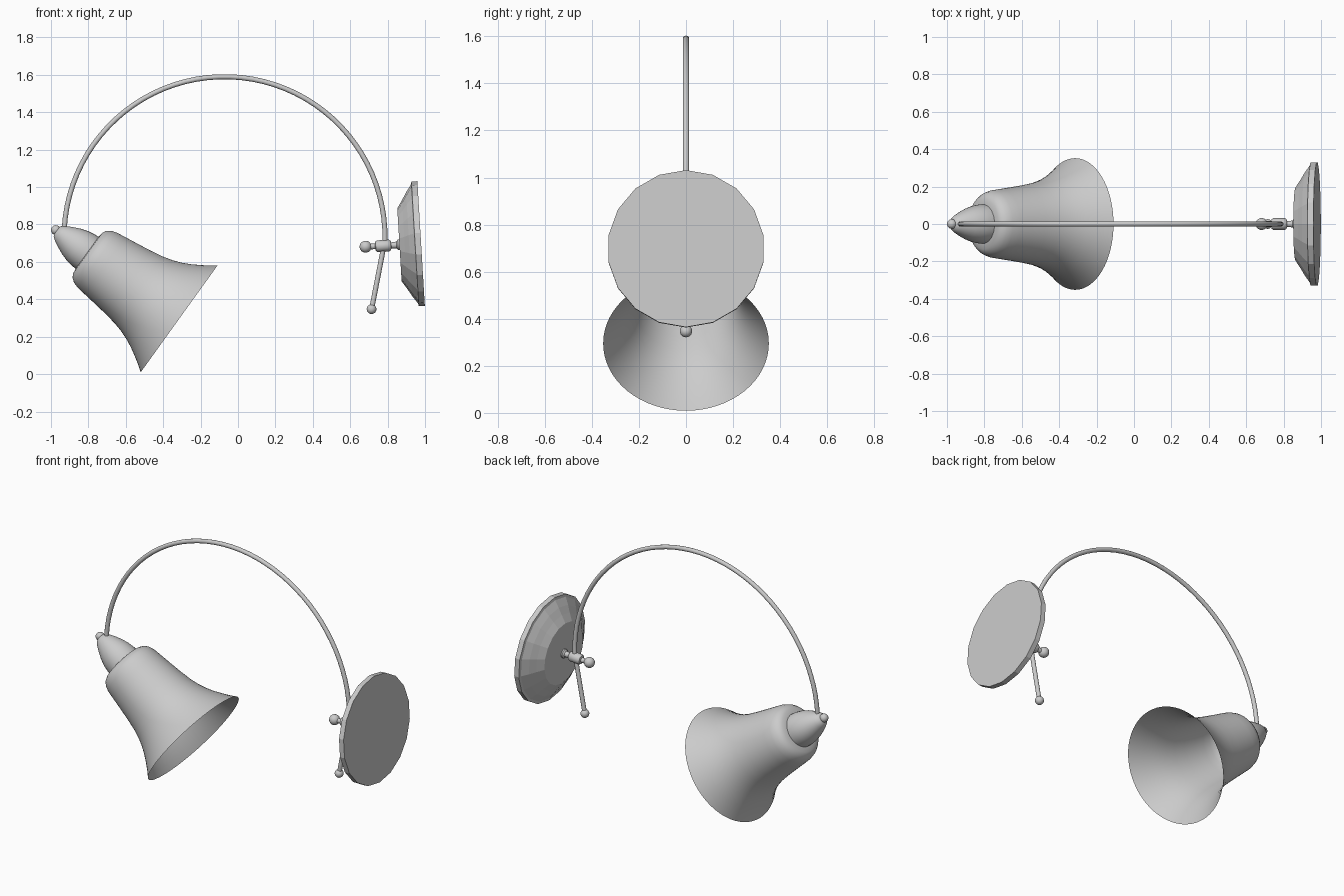
import bpy, bmesh, math
from mathutils import Vector

cube = bpy.data.objects.get("Cube")
if cube:
    bpy.data.objects.remove(cube, do_unlink=True)

GREY = (0.6, 0.6, 0.6, 1)
metal = bpy.data.materials.new("grey_metal")
metal.use_nodes = True
metal.diffuse_color = GREY
metal.node_tree.nodes["Principled BSDF"].inputs["Base Color"].default_value = GREY


def finish(name, bm, smooth=True):
    bmesh.ops.recalc_face_normals(bm, faces=bm.faces)
    mesh = bpy.data.meshes.new(name)
    bm.to_mesh(mesh)
    bm.free()
    mesh.materials.append(metal)
    obj = bpy.data.objects.new(name, mesh)
    bpy.context.collection.objects.link(obj)
    if smooth:
        bpy.ops.object.select_all(action="DESELECT")
        obj.select_set(True)
        bpy.context.view_layer.objects.active = obj
        bpy.ops.object.shade_smooth_by_angle(angle=math.radians(40))
    return obj


def skin(bm, rings):
    """Join neighbouring rings of vertices with quads."""
    for a, b in zip(rings, rings[1:]):
        n = len(a)
        for i in range(n):
            bm.faces.new((a[i], a[(i + 1) % n], b[(i + 1) % n], b[i]))


def lathe(name, profile, origin, axis, sides, caps=(True, True), smooth=True):
    """Turn (distance, radius) points around an axis lying in the xz plane."""
    origin, axis = Vector(origin), Vector(axis).normalized()
    side = Vector((0, 1, 0))
    up = axis.cross(side)
    bm = bmesh.new()
    rings = []
    for t, r in profile:
        ring = []
        for i in range(sides):
            a = math.tau * i / sides
            ring.append(bm.verts.new(origin + axis * t + (up * math.cos(a) + side * math.sin(a)) * r))
        rings.append(ring)
    skin(bm, rings)
    for wanted, ring in zip(caps, (rings[0], rings[-1])):
        if wanted:
            bm.faces.new(ring)
    return finish(name, bm, smooth)


def tube(name, path, radius, sides=12):
    """Sweep a circle along a path in the xz plane."""
    bm = bmesh.new()
    side = Vector((0, 1, 0))
    rings = []
    for i, p in enumerate(path):
        d = (path[min(i + 1, len(path) - 1)] - path[max(i - 1, 0)]).normalized()
        out = d.cross(side)
        rings.append([bm.verts.new(p + radius * (out * math.cos(math.tau * k / sides)
                                                 + side * math.sin(math.tau * k / sides)))
                      for k in range(sides)])
    skin(bm, rings)
    bm.faces.new(rings[0])
    bm.faces.new(rings[-1])
    return finish(name, bm)


def ball(name, x, z, radius):
    bm = bmesh.new()
    bmesh.ops.create_uvsphere(bm, u_segments=20, v_segments=12, radius=radius)
    bmesh.ops.translate(bm, verts=bm.verts, vec=(x, 0, z))
    return finish(name, bm)


# Bell-shaped shade, open at the mouth
mouth, shade_axis = (-0.315, 0, 0.295), (-0.812, 0, 0.584)
lathe("bell_shade",
      [(0, 0.352), (0.035, 0.326), (0.076, 0.300), (0.12, 0.274), (0.165, 0.252),
       (0.21, 0.235), (0.265, 0.220), (0.34, 0.207), (0.42, 0.196), (0.49, 0.187),
       (0.54, 0.180), (0.57, 0.170), (0.59, 0.155), (0.602, 0.135), (0.606, 0.10)],
      mouth, shade_axis, 64, caps=(False, True))

# Rounded lamp holder behind the shade
lathe("lamp_holder",
      [(0.595, 0.105), (0.63, 0.104), (0.67, 0.097), (0.71, 0.084), (0.75, 0.066),
       (0.78, 0.050), (0.80, 0.036), (0.81, 0.018)],
      mouth, shade_axis, 32)
ball("holder_knob", -0.974, 0.77, 0.026)

# Curved arm: a large arc ending in a straight tail
centre, radius = Vector((-0.072, 0, 0.732)), 0.858
path = [Vector((-0.925, 0, 0.70))]
for i in range(45):
    a = math.radians(177 - 178 * i / 44)
    path.append(centre + radius * Vector((math.cos(a), 0, math.sin(a))))
path += [Vector((0.777, 0, 0.67)), Vector((0.715, 0, 0.35))]
tube("curved_arm", path, 0.0135)
ball("arm_end_ball", 0.714, 0.347, 0.026)

# Faceted wall plate, slightly tilted
wall, plate_axis = (0.979, 0, 0.698), (-0.998, 0, -0.06)
lathe("wall_plate",
      [(0, 0.334), (0.032, 0.334), (0.036, 0.318), (0.064, 0.278), (0.088, 0.238),
       (0.116, 0.195)],
      wall, plate_axis, 18, smooth=False)

# Swivel clamp with a tightening knob
lathe("swivel_clamp",
      [(0.11, 0.028), (0.124, 0.028), (0.132, 0.018), (0.16, 0.016), (0.164, 0.026),
       (0.172, 0.031), (0.235, 0.031), (0.243, 0.026), (0.246, 0.015), (0.28, 0.015)],
      wall, plate_axis, 20)
ball("clamp_knob", 0.682, 0.681, 0.032)
